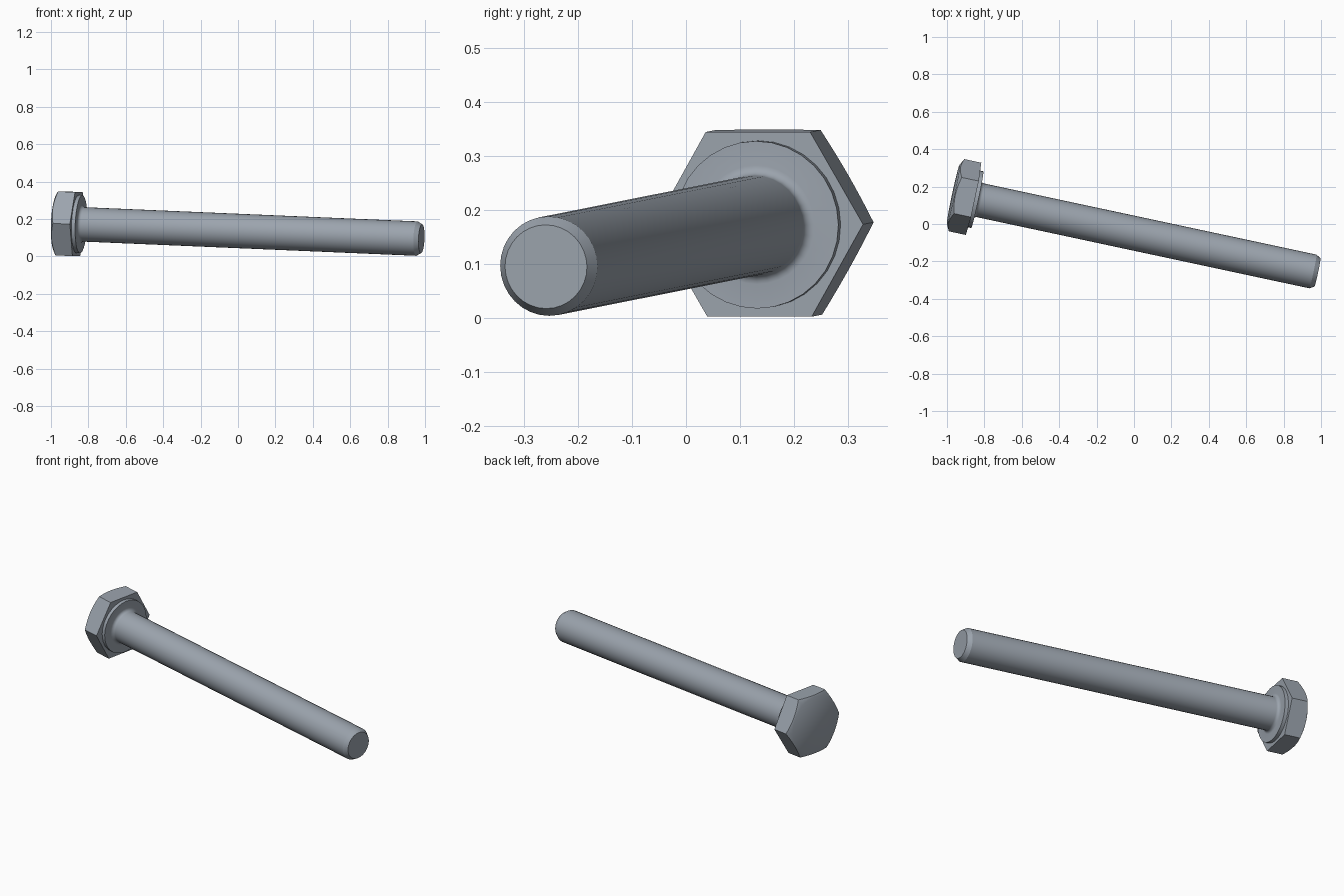
import bpy
import bmesh
from math import pi, cos, sin, tan, radians
from mathutils import Matrix, Vector

cube = bpy.data.objects.get("Cube")
if cube:
    bpy.data.objects.remove(cube, do_unlink=True)

# Brushed steel
steel = bpy.data.materials.new("steel grey")
steel.use_nodes = True
colour = (0.33, 0.37, 0.42, 1)
steel.diffuse_color = colour
steel.node_tree.nodes["Principled BSDF"].inputs["Base Color"].default_value = colour

# Placement: local z runs from the tip to the head
TIP = Vector((0.981, -0.259, 0.0945))
axis = Vector((-1, 0.214, 0.0426)).normalized()
side = Vector((0, 0, 1)).cross(axis).normalized()
up = axis.cross(side)
PLACE = Matrix.Translation(TIP) @ Matrix((side, up, axis)).transposed().to_4x4()


def loft(name, rings, smooth_angle):
    """Skin a list of equal rings, cap both ends and place the part."""
    bm = bmesh.new()
    loops = [[bm.verts.new(p) for p in ring] for ring in rings]
    for a, b in zip(loops, loops[1:]):
        n = len(a)
        for i in range(n):
            j = (i + 1) % n
            bm.faces.new((a[i], a[j], b[j], b[i]))
    bm.faces.new(loops[0])
    bm.faces.new(loops[-1])
    bmesh.ops.recalc_face_normals(bm, faces=bm.faces)
    mesh = bpy.data.meshes.new(name)
    bm.to_mesh(mesh)
    bm.free()
    mesh.materials.append(steel)
    ob = bpy.data.objects.new(name, mesh)
    bpy.context.collection.objects.link(ob)
    ob.matrix_world = PLACE
    bpy.ops.object.select_all(action='DESELECT')
    ob.select_set(True)
    bpy.context.view_layer.objects.active = ob
    bpy.ops.object.shade_smooth_by_angle(angle=radians(smooth_angle))
    return ob


def circle(r, z, n=32):
    return [(r * cos(2 * pi * i / n), r * sin(2 * pi * i / n), z) for i in range(n)]


# Shank with chamfered tip, fillet under the head and bearing washer
SHANK_R, WASHER_R, SEAT, WASHER_T, FILLET = 0.092, 0.155, 1.862, 0.02, 0.018
profile = [(0.0775, 0), (SHANK_R, 0.025)]
for k in range(6):
    a = k / 5 * pi / 2
    profile.append((SHANK_R + FILLET * (1 - cos(a)), SEAT - FILLET * (1 - sin(a))))
profile += [(WASHER_R, SEAT), (WASHER_R, SEAT + WASHER_T)]
loft("bolt_shank", [circle(r, z) for r, z in profile], 25)

# Hexagonal head, its back corners cut by a shallow cone
APOTHEM, CROWN_R, HEIGHT, N = 0.171, 0.163, 0.111, 48
base = SEAT + WASHER_T
bottom, rim = [], []
for i in range(N):
    t = 2 * pi * i / N
    r = APOTHEM / cos(t % (pi / 3) - pi / 6)
    x, y = r * cos(t), r * sin(t)
    bottom.append((x, y, base))
    rim.append((x, y, base + HEIGHT - (r - CROWN_R) * tan(radians(28))))
loft("hex_head", [bottom, rim, circle(CROWN_R, base + HEIGHT, N)], 40)
